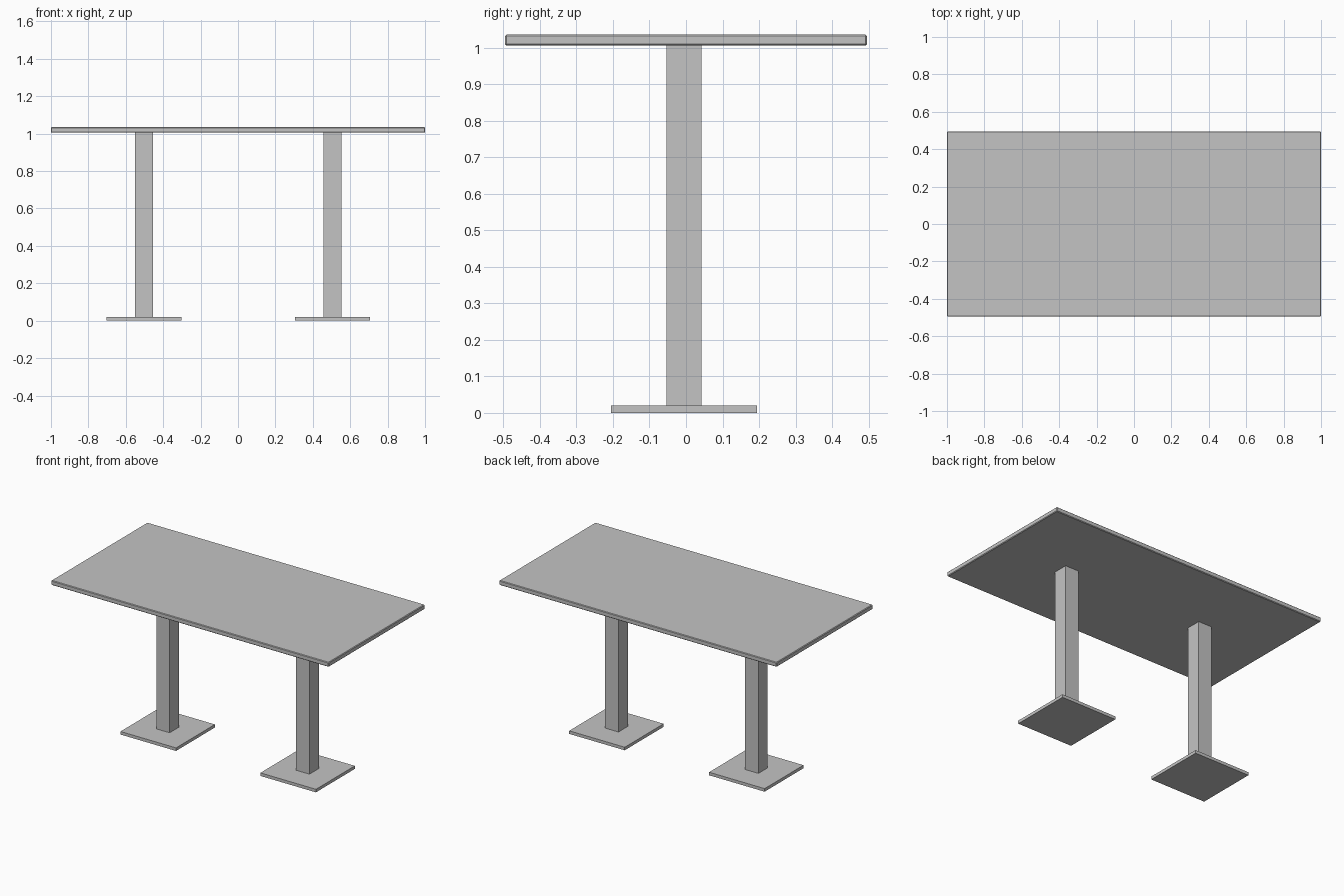
import bpy

default = bpy.data.objects.get("Cube")
if default:
    bpy.data.objects.remove(default, do_unlink=True)

grey = bpy.data.materials.new("plain grey")
grey.use_nodes = True
colour = (0.55, 0.55, 0.55, 1)
grey.diffuse_color = colour
grey.node_tree.nodes["Principled BSDF"].inputs["Base Color"].default_value = colour


def box(name, x, y, size, bottom):
    """Add a box with its underside at the given height."""
    bpy.ops.mesh.primitive_cube_add(size=1, location=(x, y, bottom + size[2] / 2))
    obj = bpy.context.object
    obj.name = name
    obj.scale = size
    bpy.ops.object.transform_apply(location=False, rotation=False, scale=True)
    obj.data.materials.append(grey)
    return obj


# Tabletop with finely chamfered edges
top = box("tabletop", 0, 0, (2, 0.99, 0.03), 1.005)
bevel = top.modifiers.new("edge chamfer", 'BEVEL')
bevel.width = 0.004
bevel.segments = 1

# Two pedestals, each a square foot plate and a square column
for side, x in (("right", -0.503), ("left", 0.505)):
    box(side + "_foot_plate", x, -0.005, (0.4, 0.4, 0.02), 0)
    box(side + "_column", x, -0.006, (0.096, 0.096, 0.985), 0.02)
